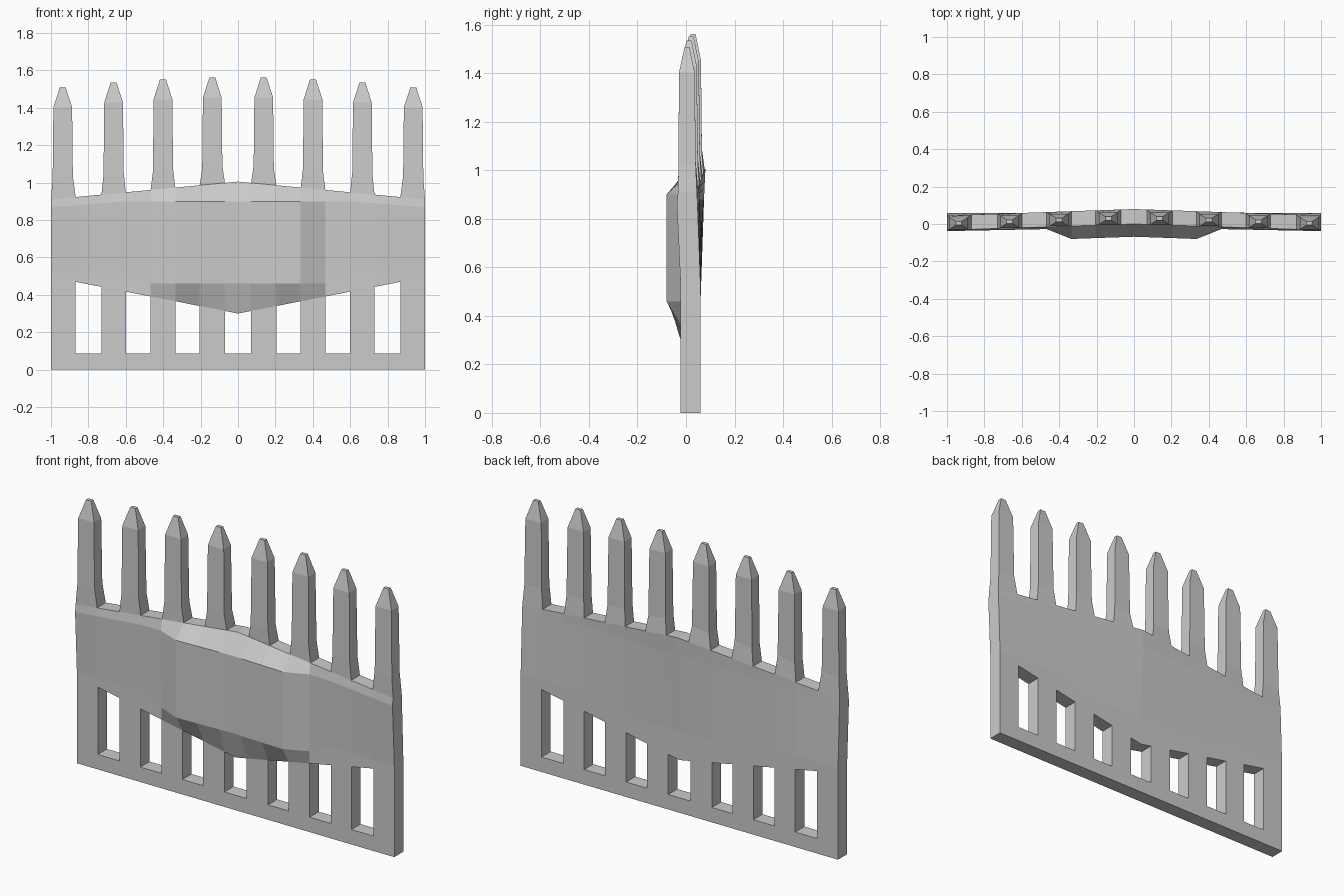
import bpy, bmesh

if "Cube" in bpy.data.objects:
    bpy.data.objects.remove(bpy.data.objects["Cube"])

# Column edges: the centre line plus both sides of each post
half = [0.07, 0.205, 0.335, 0.467, 0.60, 0.73, 0.868, 1.0]
xs = [-x for x in reversed(half)] + [0.0] + half


def column(x):
    """Rows (x, z, front y, back y) of one column from the ground to the spike tip."""
    a = abs(x)
    top = 1.005 - 0.095 * a
    low = 0.30 + 0.195 * a
    raised = a < 0.4                       # on the projecting centre panel
    boss = -0.068 - 0.012 * a / 0.335
    back_top = 0.08 - 0.035 * a
    rows = [(x, 0.0, -0.022, 0.06),
            (x, 0.085, -0.022, 0.06),
            (x, low, -0.022, 0.06),
            (x, 0.46 if a < 0.5 else 0.52, boss if raised else -0.022, 0.06),
            (x, 0.90 - max(0, a - 0.6) * 0.08,
             boss if raised else -0.018 - 0.02 * a, 0.075 - 0.028 * a),
            (x, top, -0.033 * a, back_top)]
    if a == 0:
        return rows
    # spike: tapered base, shoulder, blunt tip
    i = half.index(a)
    c = (half[i // 2 * 2] + half[i // 2 * 2 + 1]) / 2
    c += 0.003 if i >= 6 else 0
    side = -1 if i % 2 == 0 else 1
    s = 1 if x > 0 else -1
    shoulder = 1.455 - 0.06 * c * c
    tip = 1.562 - 0.062 * c * c
    mid = 0.034 - 0.032 * c
    rows += [(s * (c + side * 0.054), top + 0.085 + 0.03 * c, mid - 0.035, mid + 0.036),
             (s * (c + side * 0.050), shoulder, mid - 0.033, mid + 0.032),
             (s * (c + side * 0.016), tip, mid - 0.01, mid + 0.01)]
    return rows


bm = bmesh.new()
front, back = [], []
for x in xs:
    rows = column(x)
    front.append([bm.verts.new((px, yf, z)) for px, z, yf, yb in rows])
    back.append([bm.verts.new((px, yb, z)) for px, z, yf, yb in rows])

# Front and back skins: rail, posts, solid band and spikes
partner = {}
for f, b in zip(front, back):
    partner.update(zip(f, b))
skin = []
for i in range(len(xs) - 1):
    lo = min(abs(xs[i]), abs(xs[i + 1]))
    is_post = lo in half and half.index(lo) % 2 == 0 and xs[i] * xs[i + 1] > 0
    for r in range(8):
        if is_post or r in (0, 2, 3, 4):
            skin.append(bm.faces.new((front[i][r], front[i + 1][r],
                                      front[i + 1][r + 1], front[i][r + 1])))
for f in skin:
    bm.faces.new([partner[v] for v in reversed(f.verts)])

# Walls around the outline and the openings
border = [e for f in skin for e in f.edges if len(e.link_faces) == 1]
for e in border:
    p, q = e.verts
    bm.faces.new((p, q, partner[q], partner[p]))
bmesh.ops.recalc_face_normals(bm, faces=bm.faces)

mesh = bpy.data.meshes.new("spiked_fence_panel")
bm.to_mesh(mesh)
bm.free()
bpy.context.collection.objects.link(bpy.data.objects.new("spiked_fence_panel", mesh))
